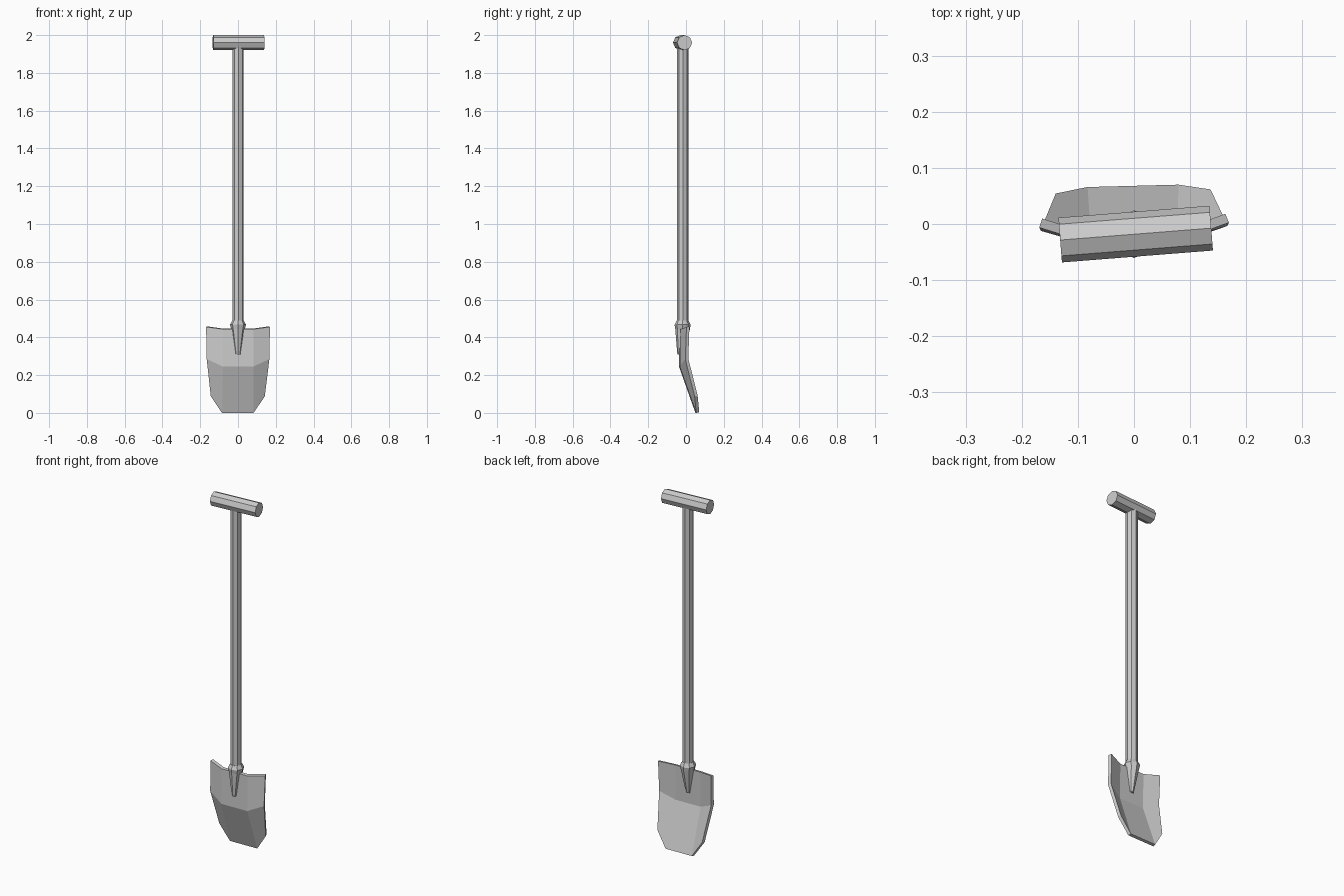
import bpy, bmesh, math

if "Cube" in bpy.data.objects:
    bpy.data.objects.remove(bpy.data.objects["Cube"])

SIDES = 8
AXIS_Y = -0.018


def finish(name, bm, loc=(0, 0, 0), rot=(0, 0, 0)):
    bmesh.ops.recalc_face_normals(bm, faces=bm.faces)
    me = bpy.data.meshes.new(name)
    bm.to_mesh(me)
    bm.free()
    ob = bpy.data.objects.new(name, me)
    ob.location = loc
    ob.rotation_euler = rot
    bpy.context.collection.objects.link(ob)
    return ob


def loft(name, rings, loc=(0, 0, 0), rot=(0, 0, 0)):
    """Skin octagonal rings given as (z, y offset, x radius, y radius)."""
    bm = bmesh.new()
    loops = []
    for z, y, rx, ry in rings:
        loops.append([bm.verts.new((rx * math.cos(i * math.tau / SIDES),
                                    y + ry * math.sin(i * math.tau / SIDES), z))
                      for i in range(SIDES)])
    for a, b in zip(loops, loops[1:]):
        for i in range(SIDES):
            j = (i + 1) % SIDES
            bm.faces.new((a[i], a[j], b[j], b[i]))
    bm.faces.new(loops[0])
    bm.faces.new(loops[-1])
    return finish(name, bm, loc, rot)


TURN = math.radians(4.5)

# Long shaft
loft("shaft", [(0.46, 0, 0.03, 0.031), (1.94, 0, 0.03, 0.031)],
     (0, AXIS_Y, 0), (0, 0, TURN))

# Crossbar grip
loft("grip", [(-0.135, 0, 0.04, 0.04), (0.135, 0, 0.04, 0.04)],
     (0.003, AXIS_Y, 1.96), (0, math.pi / 2, TURN))

# Socket with collar, tapering down onto the blade
loft("socket", [(0.31, -0.009, 0.014, 0.019), (0.445, 0, 0.036, 0.039),
                (0.467, 0, 0.0425, 0.0425), (0.488, 0, 0.031, 0.032)],
     (0, AXIS_Y, 0))

# Blade: three rows of half profile (x, y, z) from edge to middle, mirrored
half = [
    [(0.169, -0.002, 0.455), (0.08, -0.032, 0.443)],   # top
    [(0.166, -0.008, 0.285), (0.08, -0.035, 0.245)],   # fold
    [(0.143, 0.042, 0.088), (0.084, 0.052, 0.0)],      # tip
]
bm = bmesh.new()


def layer(scale, dy, dz):
    rows = []
    for row in half:
        pts = [(-x, y, z) for x, y, z in row] + row[::-1]
        rows.append([bm.verts.new((x * scale, y + dy, z + dz)) for x, y, z in pts])
    return rows


front = layer(1.0, 0, 0)
back = layer(0.965, 0.016, 0.003)
for grid in (front, back):
    for a, b in zip(grid, grid[1:]):
        for i in range(3):
            bm.faces.new((a[i], a[i + 1], b[i + 1], b[i]))


def rim(g):
    return g[0] + [g[1][3]] + g[2][::-1] + [g[1][0]]


f, b = rim(front), rim(back)
for i in range(len(f)):
    j = (i + 1) % len(f)
    bm.faces.new((f[i], f[j], b[j], b[i]))
finish("blade", bm, rot=(0, 0, math.radians(1.5)))
